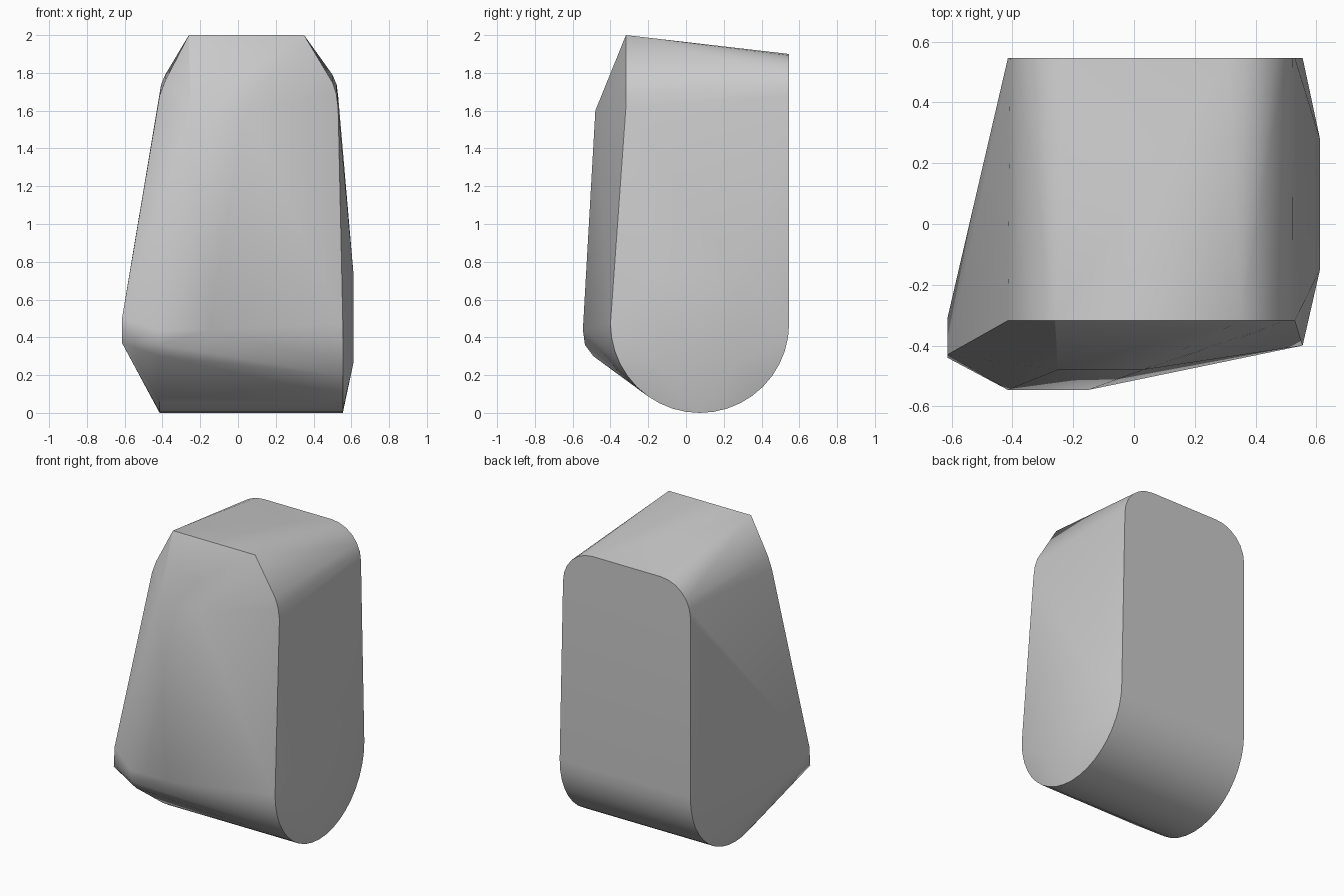
import bpy, bmesh, math

cube = bpy.data.objects.get("Cube")
if cube:
    bpy.data.objects.remove(cube, do_unlink=True)

mat = bpy.data.materials.new("stone grey")
mat.use_nodes = True
grey = (0.6, 0.6, 0.6, 1)
mat.diffuse_color = grey
mat.node_tree.nodes["Principled BSDF"].inputs["Base Color"].default_value = grey


def arc(cu, cv, ru, rv, start, end, steps):
    """Points of an elliptic arc, angles in degrees."""
    angles = [math.radians(start + (end - start) * i / steps) for i in range(steps + 1)]
    return [(cu + ru * math.cos(a), cv + rv * math.sin(a)) for a in angles]


points = []

# rounded underside, running from side to side
for x in (-0.415, 0.555):
    points += [(x, y, z) for y, z in arc(0.073, 0.473, 0.473, 0.473, 180, 360, 20)]

# back plate with rounded upper corners
points += [(x, 0.546, z) for x, z in arc(-0.195, 1.68, 0.22, 0.22, 90, 180, 6)]
points += [(x, 0.546, z) for x, z in arc(0.31, 1.68, 0.22, 0.22, 0, 90, 6)]

# front top edge and its bevelled shoulders
for x, z in ((-0.26, 2), (-0.385, 1.76), (-0.415, 1.68),
             (0.35, 2), (0.5, 1.75), (0.52, 1.69), (0.53, 1.62)):
    points.append((x, -0.318, z))

# shallow bulge of the left side
points += [(0.612, y, z) for y in (-0.15, 0.28) for z in (0.27, 0.73)]

# pointed lower corner of the right side
points += [(-0.614, -0.44, 0.37), (-0.614, -0.43, 0.5), (-0.614, -0.31, 0.42)]

# protruding front ridge
points += [(x, -0.48, 1.6) for x in (-0.25, 0.03)]
points += [(x, -0.546, 0.44) for x in (-0.415, -0.15)]
points += [(-0.415, -0.535, 0.36), (-0.415, -0.49, 0.3)]

bm = bmesh.new()
for p in points:
    bm.verts.new(p)
hull = bmesh.ops.convex_hull(bm, input=bm.verts)
loose = {v for v in hull["geom_interior"] + hull["geom_unused"]
         if isinstance(v, bmesh.types.BMVert)}
bmesh.ops.delete(bm, geom=list(loose), context='VERTS')
bmesh.ops.dissolve_limit(bm, angle_limit=math.radians(0.5), verts=bm.verts, edges=bm.edges)
bmesh.ops.recalc_face_normals(bm, faces=bm.faces)

mesh = bpy.data.meshes.new("body")
bm.to_mesh(mesh)
bm.free()
mesh.materials.append(mat)
body = bpy.data.objects.new("body", mesh)
bpy.context.collection.objects.link(body)
bpy.context.view_layer.objects.active = body
body.select_set(True)
bpy.ops.object.shade_smooth_by_angle(angle=math.radians(30))
